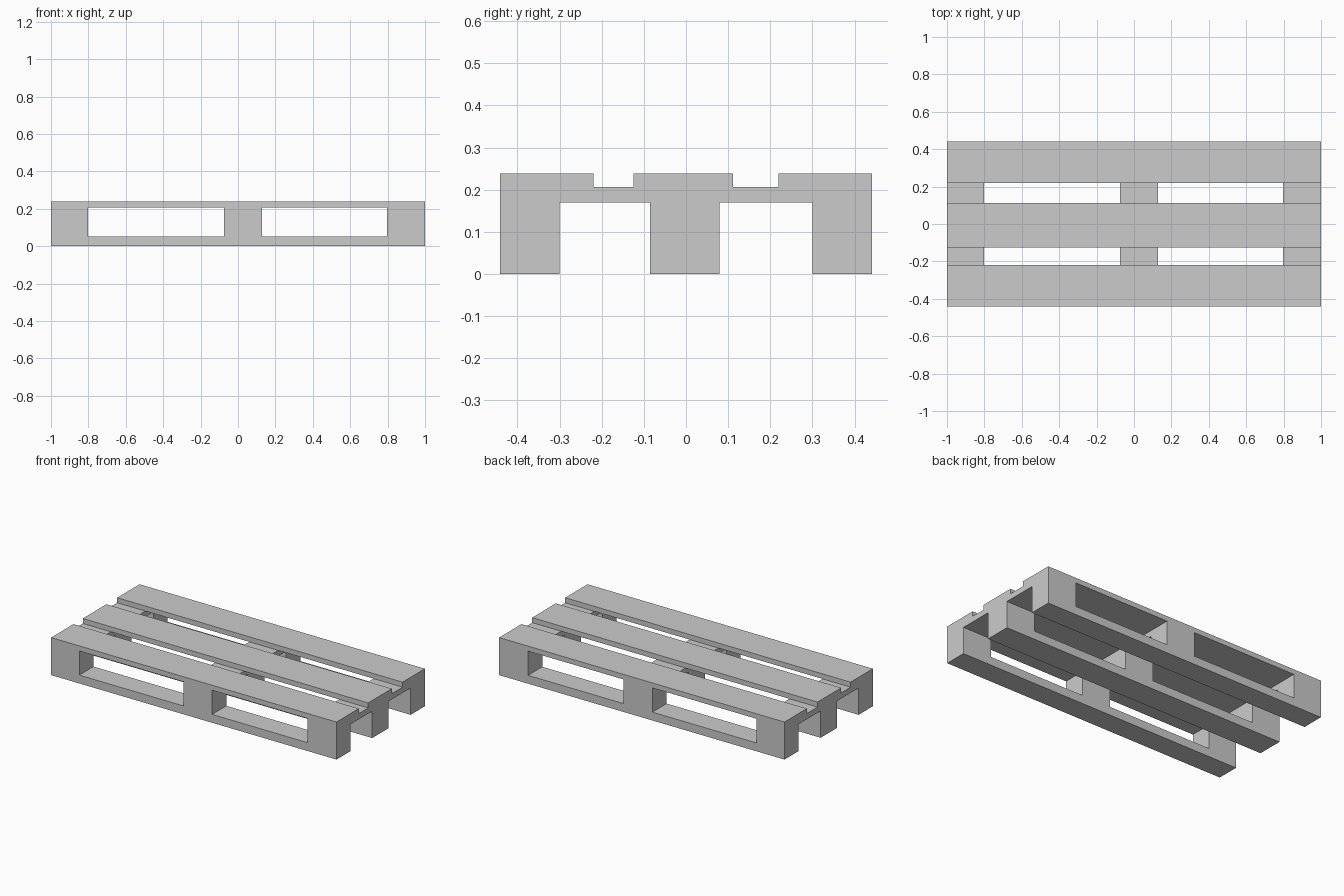
import bpy
import bmesh
from mathutils import Vector

if "Cube" in bpy.data.objects:
    bpy.data.objects.remove(bpy.data.objects["Cube"])


def box(name, x, y, z):
    """Box spanning the (min, max) range on each axis, origin at its centre."""
    spans = (x, y, z)
    size = Vector([b - a for a, b in spans])
    mesh = bpy.data.meshes.new(name)
    bm = bmesh.new()
    bmesh.ops.create_cube(bm, size=1)
    bmesh.ops.scale(bm, vec=size, verts=bm.verts)
    bm.to_mesh(mesh)
    bm.free()
    obj = bpy.data.objects.new(name, mesh)
    obj.location = [(a + b) / 2 for a, b in spans]
    bpy.context.collection.objects.link(obj)
    return obj


# Layer heights, bottom to top
RUNNER_Z = (0, 0.053)
BLOCK_Z = (0.053, 0.17)
CROSS_Z = (0.17, 0.206)
DECK_Z = (0.206, 0.238)

LENGTH = (-1, 1)
WIDTH = (-0.442, 0.442)

columns = {
    "left": (-1, -0.803),
    "middle": (-0.074, 0.128),
    "right": (0.797, 1),
}
leg_rows = {
    "front": (-0.442, -0.30),
    "middle": (-0.085, 0.08),
    "back": (0.30, 0.442),
}
deck_rows = {
    "front": (-0.442, -0.219),
    "middle": (-0.125, 0.111),
    "back": (0.219, 0.442),
}

# Ground runners with their spacer blocks
for row, y in leg_rows.items():
    box(f"{row}_runner", LENGTH, y, RUNNER_Z)
    for column, x in columns.items():
        box(f"{row}_{column}_block", x, y, BLOCK_Z)

# Cross boards over the blocks
for column, x in columns.items():
    box(f"{column}_cross_board", x, WIDTH, CROSS_Z)

# Long deck boards on top
for row, y in deck_rows.items():
    box(f"{row}_deck_board", LENGTH, y, DECK_Z)
